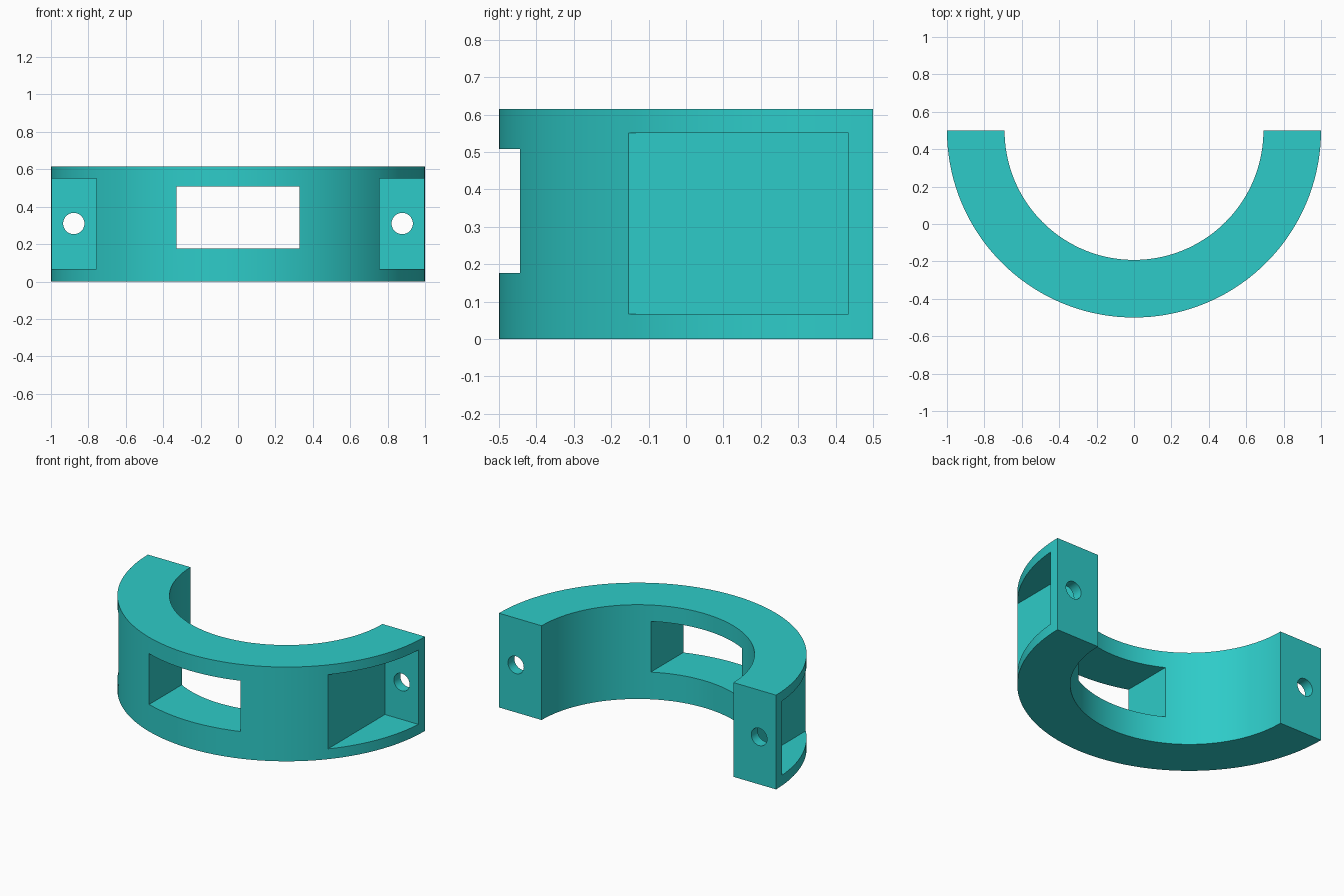
import bpy, bmesh, math
from mathutils import Matrix

cube = bpy.data.objects.get("Cube")
if cube:
    bpy.data.objects.remove(cube, do_unlink=True)

HEIGHT, OUTER, INNER, BACK = 0.615, 1.0, 0.692, 0.5
SEGMENTS = 72

teal = bpy.data.materials.new("teal")
teal.use_nodes = True
color = (0.027, 0.60, 0.58, 1)
teal.diffuse_color = color
teal.node_tree.nodes["Principled BSDF"].inputs["Base Color"].default_value = color


def make_object(name, bm):
    bmesh.ops.recalc_face_normals(bm, faces=bm.faces)
    mesh = bpy.data.meshes.new(name)
    bm.to_mesh(mesh)
    bm.free()
    mesh.materials.append(teal)
    obj = bpy.data.objects.new(name, mesh)
    bpy.context.collection.objects.link(obj)
    return obj


def box(name, low, high):
    bm = bmesh.new()
    bmesh.ops.create_cube(bm, size=1)
    for v in bm.verts:
        v.co = [lo if c < 0 else hi for c, lo, hi in zip(v.co, low, high)]
    return make_object(name, bm)


def bolt_hole(name, x):
    bm = bmesh.new()
    place = Matrix.Translation((x, BACK, 0.31)) @ Matrix.Rotation(math.pi / 2, 4, 'X')
    bmesh.ops.create_cone(bm, cap_ends=True, segments=32, radius1=0.057,
                          radius2=0.057, depth=0.3, matrix=place)
    return make_object(name, bm)


# Half ring: one rectangular section swept through half a turn
bm = bmesh.new()
rings = []
for i in range(SEGMENTS + 1):
    a = math.pi + math.pi * i / SEGMENTS
    rings.append([bm.verts.new((r * math.cos(a), BACK + r * math.sin(a), z))
                  for r, z in ((INNER, 0), (OUTER, 0), (OUTER, HEIGHT), (INNER, HEIGHT))])
for a, b in zip(rings, rings[1:]):
    for k in range(4):
        n = (k + 1) % 4
        bm.faces.new((a[k], a[n], b[n], b[k]))
bm.faces.new(rings[0])
bm.faces.new(rings[-1])
ring = make_object("half_ring_clamp", bm)

# Cutters: front window, and a bolt pocket with a hole on each side
cutters = [box("window_cutter", (-0.33, -0.7, 0.177), (0.33, 0.2, 0.508))]
for side, s in (("left", 1), ("right", -1)):
    xs = sorted((s * 0.757, s * 1.2))
    cutters.append(box(side + "_pocket_cutter", (xs[0], -0.7, 0.067), (xs[1], 0.434, 0.551)))
    cutters.append(bolt_hole(side + "_bolt_hole_cutter", s * 0.878))

for cutter in cutters:
    cutter.hide_render = True
    mod = ring.modifiers.new(cutter.name, 'BOOLEAN')
    mod.operation = 'DIFFERENCE'
    mod.solver = 'EXACT'
    mod.object = cutter

# Bake the cuts and remove the cutters
bpy.context.view_layer.update()
graph = bpy.context.evaluated_depsgraph_get()
final = bpy.data.meshes.new_from_object(ring.evaluated_get(graph))
ring.modifiers.clear()
ring.data = final
for cutter in cutters:
    bpy.data.objects.remove(cutter, do_unlink=True)

# Smooth curved walls, sharp edges kept
bpy.ops.object.select_all(action='DESELECT')
ring.select_set(True)
bpy.context.view_layer.objects.active = ring
bpy.ops.object.shade_smooth_by_angle(angle=math.radians(25))
